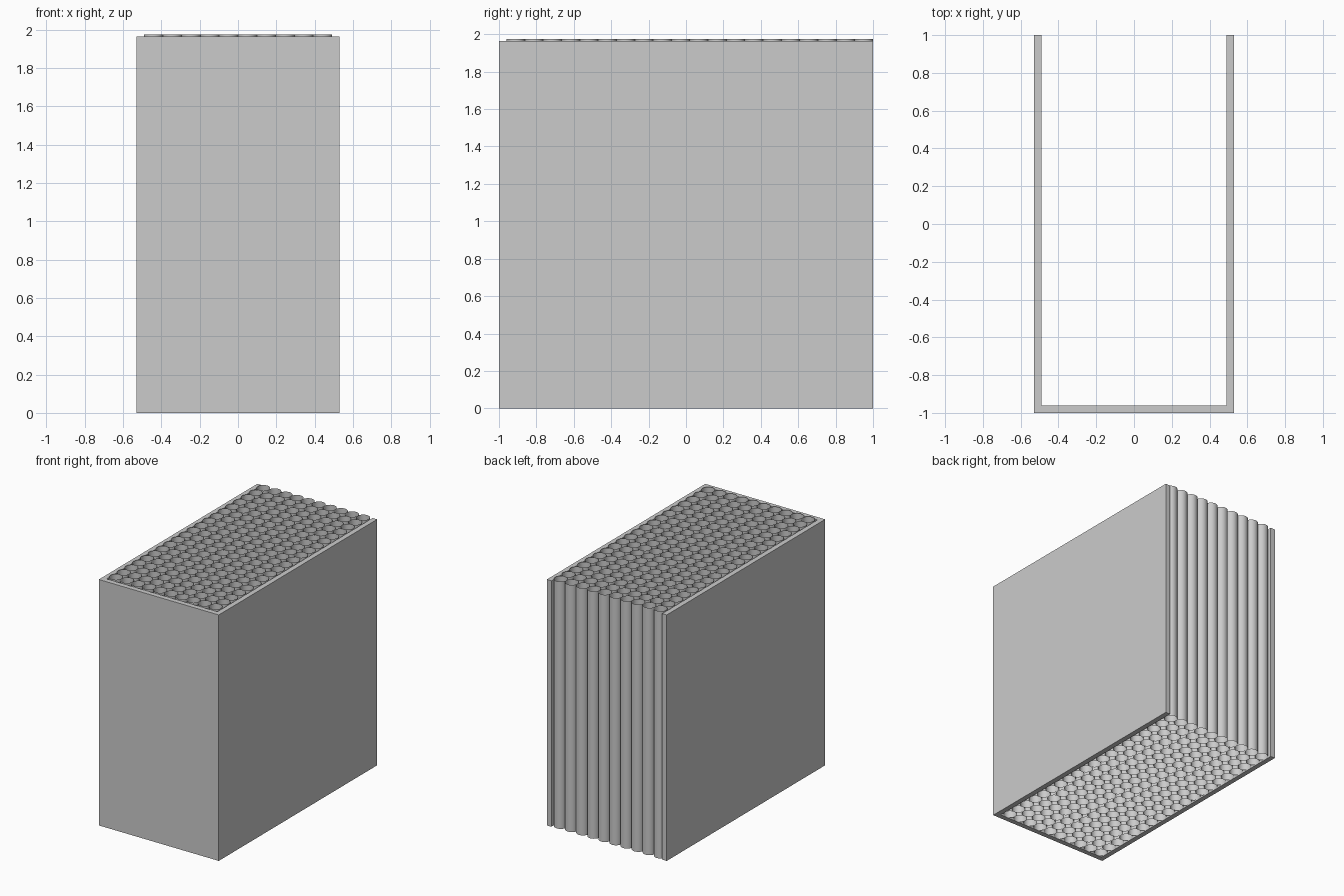
import bpy
import bmesh
import math
from mathutils import Matrix, Vector

cube = bpy.data.objects.get("Cube")
if cube:
    bpy.data.objects.remove(cube, do_unlink=True)

WIDTH, DEPTH, WALL = 1.06, 2.0, 0.04
WALL_TOP, TUBE_TOP = 1.965, 1.975
COLUMNS, ROWS, SIDES = 10, 20, 32

grey = bpy.data.materials.new("plain grey")
grey.use_nodes = True
colour = (0.6, 0.6, 0.6, 1)
grey.diffuse_color = colour
grey.node_tree.nodes["Principled BSDF"].inputs["Base Color"].default_value = colour


def add_object(name, bm):
    mesh = bpy.data.meshes.new(name)
    bm.to_mesh(mesh)
    bm.free()
    mesh.materials.append(grey)
    obj = bpy.data.objects.new(name, mesh)
    bpy.context.collection.objects.link(obj)
    return obj


# Three-sided case: a U outline raised to the wall height
x, y = WIDTH / 2, DEPTH / 2
outline = [(-x, -y), (x, -y), (x, y), (x - WALL, y),
           (x - WALL, WALL - y), (WALL - x, WALL - y), (WALL - x, y), (-x, y)]
bm = bmesh.new()
base = bm.faces.new([bm.verts.new((px, py, 0)) for px, py in outline])
raised = bmesh.ops.extrude_face_region(bm, geom=[base], use_keep_orig=True)
top = [v for v in raised["geom"] if isinstance(v, bmesh.types.BMVert)]
bmesh.ops.translate(bm, verts=top, vec=Vector((0, 0, WALL_TOP)))
bmesh.ops.recalc_face_normals(bm, faces=bm.faces)
add_object("case_walls", bm)

# Grid of touching open-ended tubes filling the case
pitch_x = (WIDTH - 2 * WALL) / COLUMNS
pitch_y = (DEPTH - WALL) / ROWS
radius = min(pitch_x, pitch_y) / 2
bm = bmesh.new()
for column in range(COLUMNS):
    for row in range(ROWS):
        centre = Vector((WALL - x + (column + 0.5) * pitch_x,
                         WALL - y + (row + 0.5) * pitch_y, TUBE_TOP / 2))
        bmesh.ops.create_cone(bm, cap_ends=False, segments=SIDES,
                              radius1=radius, radius2=radius, depth=TUBE_TOP,
                              matrix=Matrix.Translation(centre))
for face in bm.faces:
    face.smooth = True
add_object("open_tubes", bm)
